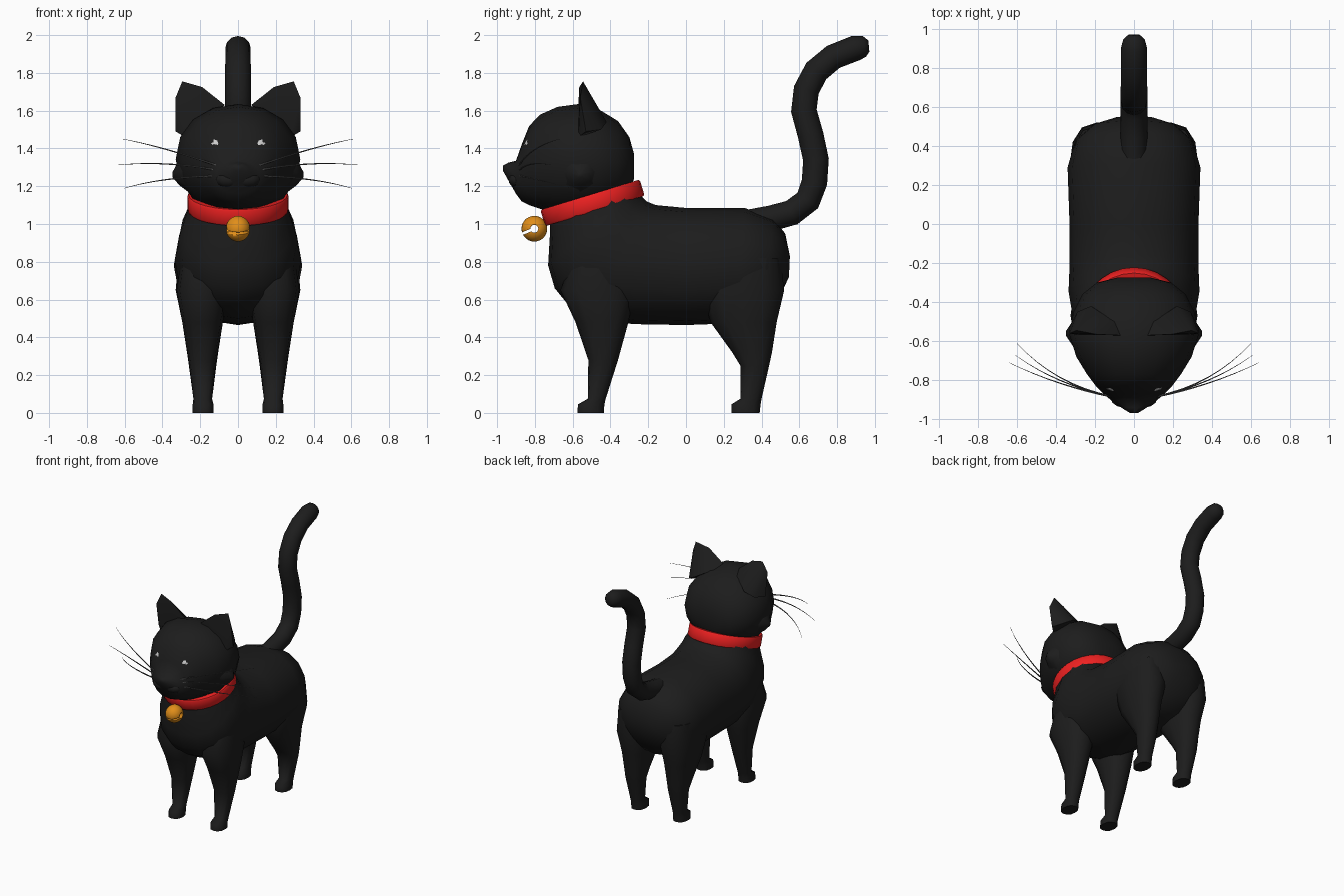
import bpy, bmesh, math
from mathutils import Vector

if "Cube" in bpy.data.objects:
    bpy.data.objects.remove(bpy.data.objects["Cube"])


def material(name, rgb):
    m = bpy.data.materials.new(name)
    m.diffuse_color = (*rgb, 1)
    m.use_nodes = True
    m.node_tree.nodes["Principled BSDF"].inputs["Base Color"].default_value = m.diffuse_color
    return m


BLACK = material("black_fur", (0.012, 0.012, 0.012))
RED = material("red_band", (0.85, 0.015, 0.015))
GOLD = material("bell_gold", (0.75, 0.27, 0.01))
WHISKER = material("whisker_grey", (0.08, 0.08, 0.08))


def finish(name, bm, mat=None, angle=60):
    bmesh.ops.recalc_face_normals(bm, faces=bm.faces)
    me = bpy.data.meshes.new(name)
    bm.to_mesh(me)
    bm.free()
    ob = bpy.data.objects.new(name, me)
    bpy.context.collection.objects.link(ob)
    if mat:
        me.materials.append(mat)
    bpy.ops.object.select_all(action='DESELECT')
    ob.select_set(True)
    bpy.context.view_layer.objects.active = ob
    bpy.ops.object.shade_smooth_by_angle(angle=math.radians(angle))
    return ob


def ring(c, u, v, n=12, power=2.0):
    """Rounded ring around c, spanned by half axes u and v."""
    pts = []
    for i in range(n):
        a = 2 * math.pi * i / n
        ca, sa = math.cos(a), math.sin(a)
        cu = math.copysign(abs(ca) ** (2 / power), ca)
        sv = math.copysign(abs(sa) ** (2 / power), sa)
        pts.append(Vector(c) + Vector(u) * cu + Vector(v) * sv)
    return pts


def loft(name, rings, mat=None, angle=60, wrap=False):
    bm = bmesh.new()
    vr = [[bm.verts.new(p) for p in r] for r in rings]
    n = len(rings[0])
    pairs = list(zip(vr, vr[1:])) + ([(vr[-1], vr[0])] if wrap else [])
    for a, b in pairs:
        for i in range(n):
            j = (i + 1) % n
            bm.faces.new((a[i], a[j], b[j], b[i]))
    if not wrap:
        bm.faces.new(vr[0])
        bm.faces.new(vr[-1])
    return finish(name, bm, mat, angle)


def section(ty, tz, by, bz, w, n=16, power=2.2):
    """Ring from a top point, a bottom point and a half width."""
    top, bot = Vector((0, ty, tz)), Vector((0, by, bz))
    return ring((top + bot) / 2, (w, 0, 0), (top - bot) / 2, n, power)


def ball(name, c, r, mat=None, seg=16):
    bm = bmesh.new()
    bmesh.ops.create_uvsphere(bm, u_segments=seg, v_segments=seg // 2 + 2, radius=1)
    bmesh.ops.scale(bm, vec=r, verts=bm.verts)
    bmesh.ops.translate(bm, vec=c, verts=bm.verts)
    return finish(name, bm, mat)


# torso, rump to neck: top y z, bottom y z, half width
torso = [(.55, .83, .545, .72, .09), (.525, .95, .49, .60, .21),
         (.46, 1.03, .40, .50, .30), (.31, 1.085, .27, .475, .34),
         (0, 1.085, 0, .465, .33), (-.16, 1.10, -.28, .47, .33),
         (-.21, 1.12, -.48, .50, .335), (-.24, 1.15, -.63, .58, .32),
         (-.255, 1.17, -.695, .66, .315), (-.26, 1.18, -.73, .78, .295),
         (-.26, 1.20, -.72, .95, .265), (-.26, 1.23, -.72, 1.06, .25)]
loft("torso", [section(*t) for t in torso], BLACK)

# head, back to nose: y, top z, bottom z, half width
head = [(-.275, 1.37, 1.24, .09), (-.30, 1.46, 1.17, .19), (-.36, 1.545, 1.11, .265),
        (-.45, 1.60, 1.07, .31), (-.57, 1.635, 1.05, .33), (-.68, 1.62, 1.06, .295),
        (-.77, 1.58, 1.08, .24), (-.83, 1.52, 1.10, .195), (-.87, 1.42, 1.12, .155),
        (-.90, 1.335, 1.16, .12), (-.94, 1.325, 1.23, .065), (-.968, 1.31, 1.28, .02)]
loft("head", [section(y, t, y, b, w, 16, 2.1) for y, t, b, w in head], BLACK)

# legs: z, y min, y max, x inner, x outer
front_leg = [(0, -.575, -.435, .13, .24), (.045, -.572, -.432, .13, .24),
             (.075, -.52, -.425, .137, .236), (.28, -.517, -.36, .115, .262),
             (.48, -.585, -.305, .08, .295), (.65, -.665, -.27, .05, .325),
             (.82, -.60, -.32, .08, .30)]
back_leg = [(0, .24, .39, .13, .24), (.045, .24, .395, .13, .24),
            (.075, .288, .40, .137, .236), (.25, .288, .44, .115, .26),
            (.32, .245, .455, .105, .27), (.48, .13, .48, .08, .295),
            (.65, .08, .52, .05, .33), (.82, .12, .50, .08, .315)]

# ear corners: tip, edges and base
ear = [(.295, -.545, 1.755), (.33, -.56, 1.67), (.19, -.565, 1.725), (.07, -.57, 1.63),
       (.33, -.53, 1.49), (.28, -.57, 1.46), (.10, -.50, 1.60), (.22, -.42, 1.54),
       (.29, -.45, 1.50)]

# whiskers: start, middle and tip
whiskers = [((.11, -.885, 1.31), (.38, -.80, 1.395), (.61, -.67, 1.45)),
            ((.11, -.885, 1.285), (.38, -.815, 1.318), (.64, -.71, 1.312)),
            ((.11, -.885, 1.255), (.38, -.785, 1.235), (.60, -.61, 1.19))]

for s, side in ((1, "right"), (-1, "left")):
    for nm, leg in (("front_leg", front_leg), ("back_leg", back_leg)):
        loft(f"{nm}_{side}",
             [ring((s * (a + b) / 2, (y0 + y1) / 2, z), ((b - a) / 2, 0, 0),
                   (0, (y1 - y0) / 2, 0), 12, 2.3) for z, y0, y1, a, b in leg], BLACK)

    bm = bmesh.new()
    for x, y, z in ear:
        bm.verts.new((s * x, y, z))
    bmesh.ops.convex_hull(bm, input=bm.verts)
    finish(f"ear_{side}", bm, BLACK, 50)

    # cheek tuft
    loft(f"cheek_{side}", [ring((s * x, -.56, z), (0, r, 0), (0, 0, r), 8)
                           for x, z, r in ((.25, 1.29, .13), (.31, 1.275, .07), (.348, 1.26, .012))],
         BLACK)
    ball(f"muzzle_{side}", (s * .05, -.89, 1.235), (.07, .05, .045), BLACK, 12)

    # eye: rounded oblong turned to follow the face
    d = Vector((s * .62, -.78, 0)).normalized()
    t = Vector((s * .78, .62, 0)).normalized()
    c = Vector((s * .142, -.808, 1.40))
    loft(f"eye_{side}", [ring(c + d * o, t * .07 * k, (0, 0, .06 * k), 16, 2.8)
                         for o, k in ((-.05, 1), (-.005, 1), (.015, .85), (.025, .5), (.028, .1))])

    for i, (a, m, e) in enumerate(whiskers):
        rings = []
        for k in range(9):
            q = k / 8
            p = (Vector(a) * (1 - q) * (1 - 2 * q) + Vector(m) * 4 * q * (1 - q)
                 + Vector(e) * q * (2 * q - 1))
            p.x *= s
            r = .0045 * (1 - q) + .001
            rings.append(ring(p, (0, r, 0), (0, 0, r), 5))
        loft(f"whisker_{side}_{i + 1}", rings, WHISKER)

# tail: y, z, radius
tail = [(.30, 1.0, .07), (.45, 1.03, .068), (.56, 1.06, .068), (.645, 1.125, .068),
        (.68, 1.22, .068), (.688, 1.34, .068), (.66, 1.47, .068), (.624, 1.60, .068),
        (.637, 1.71, .068), (.69, 1.81, .068), (.78, 1.885, .067), (.90, 1.932, .067),
        (.945, 1.94, .055), (.968, 1.942, .03)]
pts = [Vector((0, y, z)) for y, z, r in tail]
rings = []
for i, p in enumerate(pts):
    t = (pts[min(i + 1, len(pts) - 1)] - pts[max(i - 1, 0)]).normalized()
    r = tail[i][2]
    rings.append(ring(p, (r, 0, 0), Vector((0, -t.z, t.y)) * r, 12))
loft("tail", rings, BLACK, 70)

# collar: tilted band, outer wall then inner wall
tilt = math.radians(-17)
fwd = Vector((0, math.cos(tilt), -math.sin(tilt)))
up = Vector((0, math.sin(tilt), math.cos(tilt)))
loft("collar", [ring(Vector((0, -.495, 1.112)) + up * h, (.268 - d, 0, 0), fwd * (.275 - d), 28)
                for h, d in ((-.045, .006), (-.035, 0), (.035, 0), (.045, .006), (.045, .04), (-.045, .04))],
     RED, 40, True)

# bell with a slot that ends in a round hole
bell_c = Vector((0, -.803, .975))
bell = ball("bell", bell_c, (.065, .068, .068), GOLD, 24)
slot_dir = Vector((0, -.92, -.38)).normalized()
slot_up = Vector((0, -slot_dir.z, slot_dir.y))
cut_hole = loft("hole_cutter", [ring(bell_c + Vector((x, 0, 0)), (0, .021, 0), (0, 0, .021), 16)
                                for x in (-.1, .1)])
cut_slot = loft("slot_cutter", [[bell_c + Vector((x, 0, 0)) + slot_dir * l + slot_up * h
                                 for l, h in ((0, -.007), (.1, -.007), (.1, .007), (0, .007))]
                                for x in (-.1, .1)])
for cutter in (cut_hole, cut_slot):
    b = bell.modifiers.new(cutter.name, 'BOOLEAN')
    b.operation = 'DIFFERENCE'
    b.solver = 'EXACT'
    b.object = cutter
    cutter.hide_render = True
    cutter.hide_set(True)
